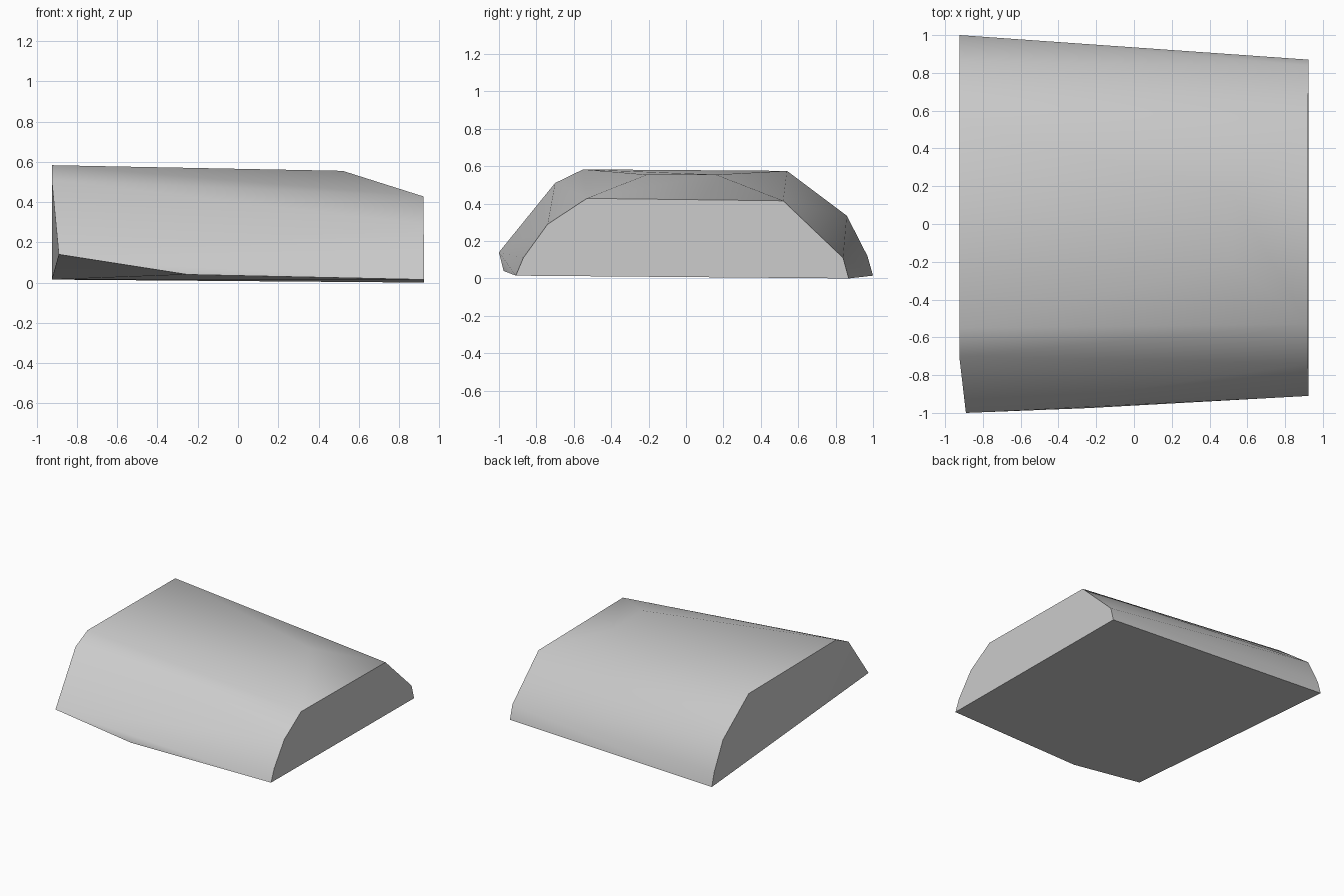
import bpy
import bmesh
import math

cube = bpy.data.objects.get("Cube")
if cube:
    bpy.data.objects.remove(cube, do_unlink=True)

# One plain grey for the whole block
grey = bpy.data.materials.new("plain_grey")
grey.use_nodes = True
colour = (0.6, 0.6, 0.6, 1)
grey.diffuse_color = colour
grey.node_tree.nodes["Principled BSDF"].inputs["Base Color"].default_value = colour

# Large end profile (y, z), without the skewed front toe
large_end = [(1.0, 0.015), (0.97, 0.12), (0.86, 0.335), (0.54, 0.575),
             (-0.55, 0.583), (-0.70, 0.51)]
# Small end profile (y, z)
small_end = [(0.87, 0.0), (0.84, 0.11), (0.52, 0.415),
             (-0.53, 0.428), (-0.74, 0.29), (-0.87, 0.11), (-0.91, 0.015)]
# Raised front toe, its lower corner, and the two crown points
extra = [(-0.89, -1.0, 0.14), (-0.25, -0.975, 0.04),
         (0.52, -0.21, 0.555), (0.52, 0.16, 0.555)]

points = [(-0.925, y, z) for y, z in large_end]
points += [(0.925 - 0.01 * z, y, z) for y, z in small_end]
points += extra

# Wrap the profiles in one faceted skin
bm = bmesh.new()
for p in points:
    bm.verts.new(p)
bmesh.ops.convex_hull(bm, input=bm.verts)
bmesh.ops.dissolve_limit(bm, angle_limit=math.radians(0.5),
                         verts=bm.verts, edges=bm.edges)
bmesh.ops.recalc_face_normals(bm, faces=bm.faces)
mesh = bpy.data.meshes.new("tapered_block")
bm.to_mesh(mesh)
bm.free()

block = bpy.data.objects.new("tapered_block", mesh)
bpy.context.collection.objects.link(block)
mesh.materials.append(grey)

# Soft facets, crisp end and base edges
bpy.ops.object.select_all(action="DESELECT")
block.select_set(True)
bpy.context.view_layer.objects.active = block
bpy.ops.object.shade_smooth_by_angle(angle=math.radians(40))
